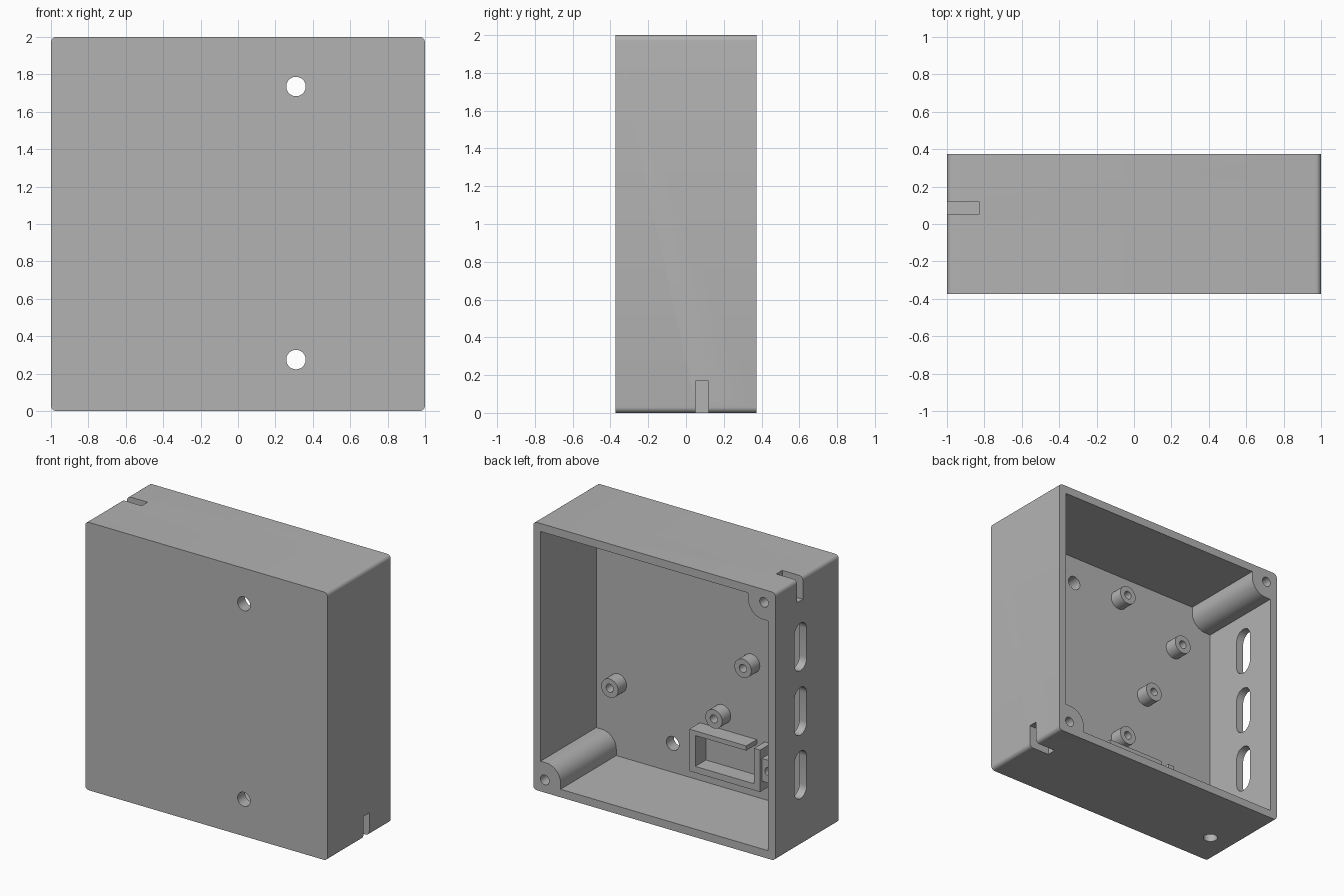
import bpy, bmesh, math

if "Cube" in bpy.data.objects:
    bpy.data.objects.remove(bpy.data.objects["Cube"], do_unlink=True)

grey = bpy.data.materials.new("plain grey")
grey.use_nodes = True
grey.diffuse_color = (0.45, 0.45, 0.45, 1)
grey.node_tree.nodes["Principled BSDF"].inputs["Base Color"].default_value = grey.diffuse_color

HALF = 0.373          # half depth of the case
FLOOR = -0.285        # inner face of the front wall
WALL = 0.06
IN = 1 - WALL


def arc(cx, cz, r, a0, a1, n=12):
    """Points along an arc, angles in degrees."""
    return [(cx + r * math.cos(math.radians(a0 + (a1 - a0) * i / n)),
             cz + r * math.sin(math.radians(a0 + (a1 - a0) * i / n))) for i in range(n + 1)]


def circle(cx, cz, r, n=32):
    return arc(cx, cz, r, 0, 360, n)[:-1]


def rect(u0, u1, v0, v1):
    return [(u0, v0), (u1, v0), (u1, v1), (u0, v1)]


def prism(name, pts, t0, t1, axis="Y"):
    """Extrude a flat outline along an axis."""
    place = {"X": lambda u, v, t: (t, u, v),
             "Y": lambda u, v, t: (u, t, v),
             "Z": lambda u, v, t: (u, v, t)}[axis]
    bm = bmesh.new()
    low = [bm.verts.new(place(u, v, t0)) for u, v in pts]
    high = [bm.verts.new(place(u, v, t1)) for u, v in pts]
    bm.faces.new(low)
    bm.faces.new(high)
    for i in range(len(pts)):
        j = (i + 1) % len(pts)
        bm.faces.new((low[i], low[j], high[j], high[i]))
    bmesh.ops.recalc_face_normals(bm, faces=bm.faces)
    mesh = bpy.data.meshes.new(name)
    bm.to_mesh(mesh)
    bm.free()
    obj = bpy.data.objects.new(name, mesh)
    bpy.context.collection.objects.link(obj)
    mesh.materials.append(grey)
    return obj


def cut(obj, *args):
    """Subtract a prism from an object and discard the cutter."""
    cutter = prism("cutter", *args)
    cutter.hide_render = True
    mod = obj.modifiers.new("cut", "BOOLEAN")
    mod.operation = "DIFFERENCE"
    mod.solver = "EXACT"
    mod.object = cutter
    bpy.context.view_layer.objects.active = obj
    bpy.ops.object.modifier_apply(modifier=mod.name)
    bpy.data.objects.remove(cutter, do_unlink=True)


def smooth(obj):
    bpy.ops.object.select_all(action="DESELECT")
    obj.select_set(True)
    bpy.context.view_layer.objects.active = obj
    bpy.ops.object.shade_smooth_by_angle(angle=math.radians(30))


# Case shell with rounded long edges
R = 0.03
outline = []
for cx, cz, a in ((1 - R, 2 - R, 0), (R - 1, 2 - R, 90), (R - 1, R, 180), (1 - R, R, 270)):
    outline += arc(cx, cz, R, a, a + 90, 6)
case = prism("case", outline, -HALF, HALF)

# Cavity outline leaves a rounded screw post in two opposite corners
POST, PR = 0.775, 0.12
low_post = [(POST, WALL)] + arc(POST + PR, 1 - POST - PR, PR, 180, 90) + [(IN, 1 - POST)]
high_post = [(-x, 2 - z) for x, z in low_post]
cavity = low_post + [(IN, 1 + IN)] + high_post + [(-IN, WALL)]
cut(case, cavity, FLOOR, HALF + 0.1)

# Screw holes and corner nut pockets
for s in (1, -1):
    cut(case, circle(0.905 * s, 1 - 0.905 * s, 0.036), -0.1, HALF + 0.1)
    cut(case, rect(*sorted((0.83 * s, 1.1 * s)), *sorted((1 - 0.83 * s, 1 - 1.1 * s))), 0.05, 0.12)

# Mounting holes in the front wall
for z in (0.275, 1.735):
    cut(case, circle(0.31, z, 0.052), -0.5, -0.2)

# Vent slots in one side wall
for z in (0.53, 1.005, 1.485):
    slot = arc(0.077, z + 0.105, 0.073, 0, 180) + arc(0.077, z - 0.105, 0.073, 180, 360)
    cut(case, slot, -1.1, -0.9, "X")

# Cable hole in the bottom wall
cut(case, circle(-0.8, -0.117, 0.05), -0.1, 0.1, "Z")
smooth(case)

# Board standoffs on the inner face
TOP = FLOOR + 0.10
spots = [(x, z) for x in (-0.1, 0.76) for z in (0.605, 1.745)] + [(-0.34, 1.047), (-0.605, 1.53)]
for i, (x, z) in enumerate(spots):
    post = prism(f"standoff_{i + 1}", circle(x, z, 0.07), FLOOR - 0.01, TOP)
    cut(post, circle(x, z, 0.03), FLOOR, TOP + 0.1)
    smooth(post)

# Module holder: open frame with a gap in its upper bar
RIM = FLOOR + 0.125
holder = prism("module_holder", rect(-0.5, 0.085, 0.177, 0.49), FLOOR - 0.01, RIM)
cut(holder, rect(-0.45, 0.035, 0.225, 0.455), FLOOR, RIM + 0.1)
cut(holder, rect(-0.45, -0.385, 0.4, 0.6), FLOOR, RIM + 0.1)

# Screw tab beside the holder
tab = prism("holder_tab", rect(-0.62, -0.495, 0.25, 0.42), FLOOR - 0.01, RIM - 0.02)
cut(tab, circle(-0.555, 0.335, 0.03), FLOOR, RIM + 0.1)
smooth(tab)
